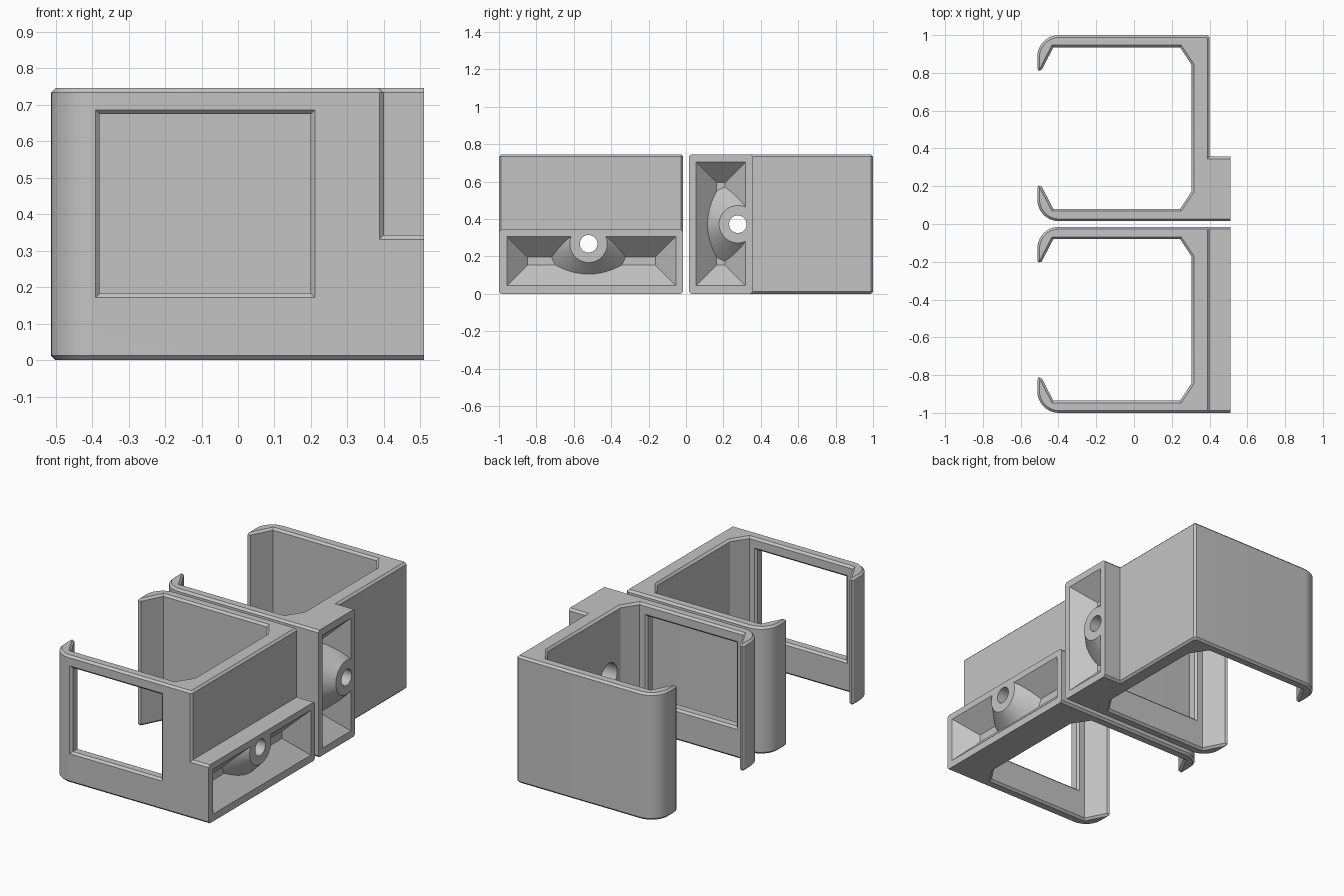
import bpy, bmesh, math
from mathutils import Vector

if "Cube" in bpy.data.objects:
    bpy.data.objects.remove(bpy.data.objects["Cube"])

H, C = 0.745, 0.012            # clip height, chamfer size
HALF, WALL = 0.4925, 0.065     # half width of a clip, arm thickness
FACE, OUT = 0.51, 0.40         # mounting face and outer wall positions in x

grey = bpy.data.materials.new("light_grey")
grey.diffuse_color = (0.55, 0.55, 0.55, 1)
grey.use_nodes = True
grey.node_tree.nodes["Principled BSDF"].inputs["Base Color"].default_value = grey.diffuse_color


def loft(name, layers):
    """Closed solid through rings of equal point count."""
    bm = bmesh.new()
    rings = [[bm.verts.new(p) for p in ring] for ring in layers]
    n = len(rings[0])
    for a, b in zip(rings, rings[1:]):
        for i in range(n):
            j = (i + 1) % n
            bm.faces.new((a[i], a[j], b[j], b[i]))
    bm.faces.new(rings[0])
    bm.faces.new(rings[-1])
    bmesh.ops.recalc_face_normals(bm, faces=bm.faces)
    mesh = bpy.data.meshes.new(name)
    bm.to_mesh(mesh)
    bm.free()
    mesh.materials.append(grey)
    ob = bpy.data.objects.new(name, mesh)
    bpy.context.collection.objects.link(ob)
    return ob


def inset(poly, d):
    """Offset a counter-clockwise outline inward with mitred corners."""
    pts = [Vector(p) for p in poly]
    out = []
    for i, p in enumerate(pts):
        a = (p - pts[i - 1]).normalized()
        b = (pts[(i + 1) % len(pts)] - p).normalized()
        n1, n2 = Vector((-a.y, a.x)), Vector((-b.y, b.x))
        out.append(p + (n1 + n2) * d / (1 + n1.dot(n2)))
    return out


def rect(a0, a1, b0, b1, d=0):
    return [(a0 + d, b0 + d), (a1 - d, b0 + d), (a1 - d, b1 - d), (a0 + d, b1 - d)]


def cone(name, y, z, x0, r0, x1, r1, n=48):
    ang = [2 * math.pi * i / n for i in range(n)]
    return loft(name, [[(x, y + r * math.cos(t), z + r * math.sin(t)) for t in ang]
                       for x, r in ((x0, r0), (x1, r1))])


def boolean(ob, other, op):
    mod = ob.modifiers.new(op.lower(), 'BOOLEAN')
    mod.operation, mod.object, mod.solver = op, other, 'EXACT'
    bpy.context.view_layer.objects.active = ob
    bpy.ops.object.modifier_apply(modifier=mod.name)
    bpy.data.objects.remove(other)


def clip_profile():
    r = 0.115
    half = [(OUT, HALF - C), (OUT - C, HALF)]
    for i in range(13):                                  # rounded outer corner
        t = math.pi / 2 * (1 + i / 12)
        half.append((-0.397 + r * math.cos(t), HALF - r + r * math.sin(t)))
    half += [(-0.512, 0.3165), (-0.505, 0.3035), (-0.489, 0.308),   # hooked tip
             (-0.427, HALF - WALL), (0.244, HALF - WALL), (0.305, 0.335)]
    return half + [(x, -y) for x, y in reversed(half)]


def make_clip(name, cy, block, pocket, hole):
    # C-shaped body with chamfered rims
    prof = clip_profile()
    rings = [(0, C), (C, 0), (H - C, 0), (H, C)]
    body = loft(name, [[(p[0], p[1] + cy, z) for p in inset(prof, d)] for z, d in rings])

    # mounting block on the outside of the back wall
    y0, y1, z0, z1 = block
    sec = [(y0 + C, z0), (y1 - C, z0), (y1, z0 + C), (y1, z1 - C),
           (y1 - C, z1), (y0 + C, z1), (y0, z1 - C), (y0, z0 + C)]
    boolean(body, loft("block", [[(x, y, z) for y, z in sec] for x in (0.34, FACE)]), 'UNION')

    # chamfered window in the front arm
    f = cy - HALF
    e = C + 0.01
    cuts = [(f - 0.01, -e), (f + C, 0), (f + WALL - C, 0), (f + WALL + 0.01, -e)]
    boolean(body, loft("window", [[(x, y, z) for x, z in rect(-0.379, 0.199, 0.183, 0.674, d)]
                                  for y, d in cuts]), 'DIFFERENCE')

    # sloped pocket that leaves a conical screw boss standing
    hy, hz = hole
    cutter = loft("pocket", [[(x, y, z) for y, z in rect(*pocket, d)]
                             for x, d in ((FACE + 0.01, -0.01), (FACE - 0.11, 0.11))])
    boolean(cutter, cone("boss", hy, hz, 0.37, 0.24, 0.54, 0.07), 'DIFFERENCE')
    boolean(body, cutter, 'DIFFERENCE')

    # screw hole with a wider seat for the head on the inside
    boolean(body, cone("bore", hy, hz, 0.2, 0.047, 0.6, 0.047), 'DIFFERENCE')
    boolean(body, cone("head_seat", hy, hz, 0.25, 0.075, 0.43, 0.075), 'DIFFERENCE')

    bpy.ops.object.select_all(action='DESELECT')
    body.select_set(True)
    bpy.context.view_layer.objects.active = body
    bpy.ops.object.shade_smooth_by_angle(angle=math.radians(25))


# horizontal mount in front, upright mount behind
make_clip("front_clip", -0.5075, (-1.0, -0.015, 0, 0.343),
          (-0.958, -0.054, 0.043, 0.306), (-0.521, 0.267))
make_clip("rear_clip", 0.5075, (0.015, 0.357, 0, H),
          (0.054, 0.318, 0.043, 0.704), (0.277, 0.372))
